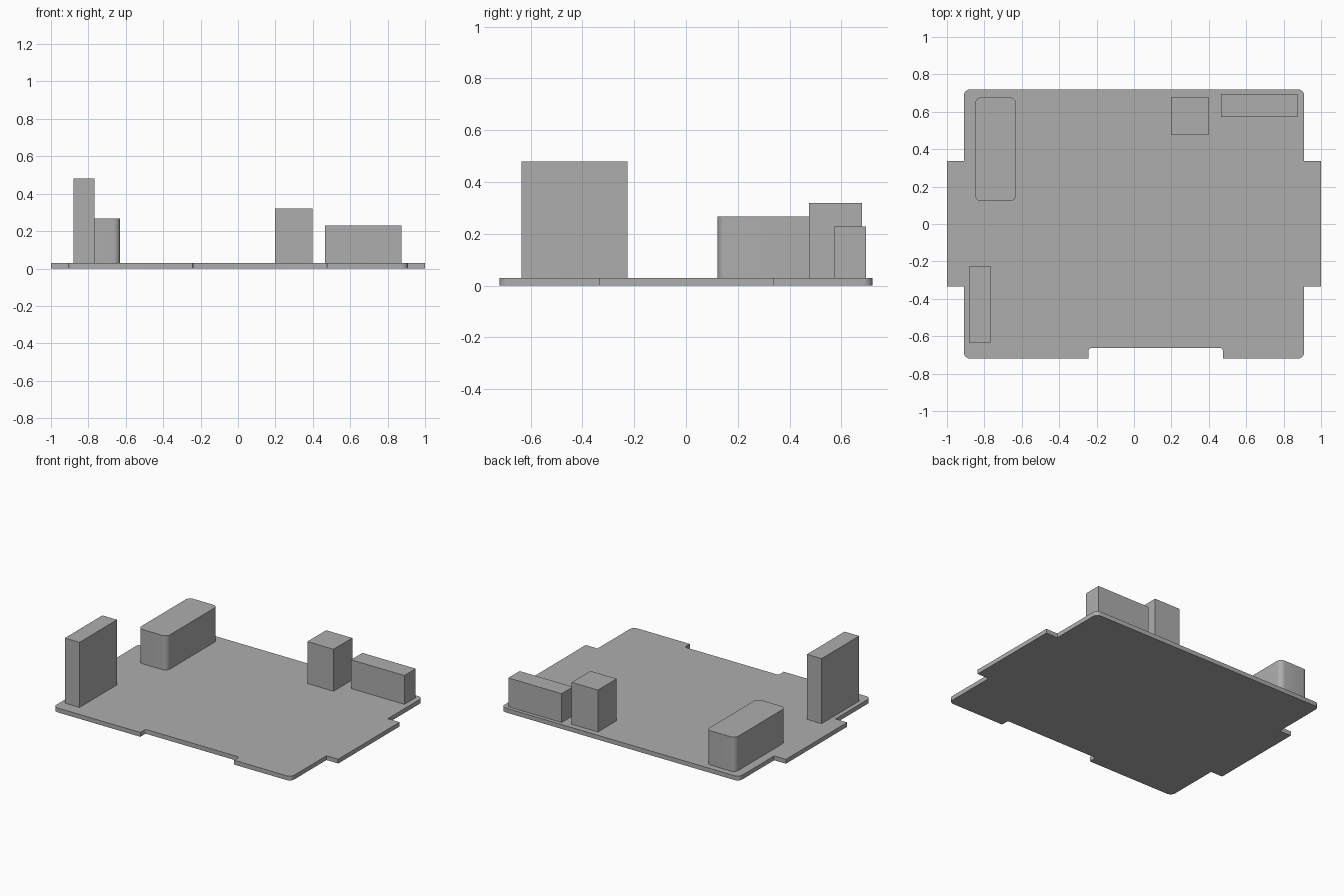
import bpy, bmesh, math
from mathutils import Vector

cube = bpy.data.objects.get("Cube")
if cube:
    bpy.data.objects.remove(cube, do_unlink=True)

grey = bpy.data.materials.new("plain grey")
grey.use_nodes = True
GREY = (0.42, 0.42, 0.42, 1)
grey.diffuse_color = GREY
grey.node_tree.nodes["Principled BSDF"].inputs["Base Color"].default_value = GREY

BOARD_TOP = 0.03


def filleted(corners, steps=6):
    """Round each right-angled (x, y, radius) corner of an outline."""
    points = []
    for i, (x, y, r) in enumerate(corners):
        p = Vector((x, y))
        if r == 0:
            points.append(p)
            continue
        a = (Vector(corners[i - 1][:2]) - p).normalized()
        b = (Vector(corners[(i + 1) % len(corners)][:2]) - p).normalized()
        centre = p + r * (a + b)
        for k in range(steps + 1):
            t = math.pi / 2 * k / steps
            points.append(centre - r * (b * math.cos(t) + a * math.sin(t)))
    return points


def extrude_outline(name, corners, bottom, top):
    bm = bmesh.new()
    face = bm.faces.new([bm.verts.new((p.x, p.y, bottom)) for p in filleted(corners)])
    walls = bmesh.ops.extrude_face_region(bm, geom=[face], use_keep_orig=True)
    verts = [g for g in walls["geom"] if isinstance(g, bmesh.types.BMVert)]
    bmesh.ops.translate(bm, verts=verts, vec=(0, 0, top - bottom))
    bmesh.ops.recalc_face_normals(bm, faces=bm.faces)
    mesh = bpy.data.meshes.new(name)
    bm.to_mesh(mesh)
    bm.free()
    mesh.materials.append(grey)
    obj = bpy.data.objects.new(name, mesh)
    bpy.context.collection.objects.link(obj)
    bpy.ops.object.select_all(action="DESELECT")
    obj.select_set(True)
    bpy.context.view_layer.objects.active = obj
    bpy.ops.object.shade_smooth_by_angle(angle=math.radians(30))


def block(name, x0, x1, y0, y1, top, r=0):
    corners = [(x0, y0, r), (x1, y0, r), (x1, y1, r), (x0, y1, r)]
    extrude_outline(name, corners, BOARD_TOP, top)


# Circuit board with side tabs and a notch in the front edge
W, D, R = 0.91, 0.72, 0.035
TAB_FRONT, TAB_BACK = -0.333, 0.337
NOTCH_L, NOTCH_R, NOTCH_Y = -0.243, 0.475, -0.663
board = [
    (-W, -D, R), (NOTCH_L, -D, 0), (NOTCH_L, NOTCH_Y, 0.015),
    (NOTCH_R, NOTCH_Y, 0.015), (NOTCH_R, -D, 0), (W, -D, R),
    (W, TAB_FRONT, 0), (1, TAB_FRONT, 0), (1, TAB_BACK, 0), (W, TAB_BACK, 0),
    (W, D, R), (-W, D, R),
    (-W, TAB_BACK, 0), (-1, TAB_BACK, 0), (-1, TAB_FRONT, 0), (-W, TAB_FRONT, 0),
]
extrude_outline("circuit_board", board, 0, BOARD_TOP)

# Components standing on the board
block("tall_component", -0.88, -0.768, -0.635, -0.225, 0.48)
block("rounded_component", -0.85, -0.63, 0.122, 0.677, 0.267, 0.035)
block("square_component", 0.198, 0.398, 0.475, 0.68, 0.32)
block("long_connector", 0.465, 0.873, 0.571, 0.695, 0.229)
